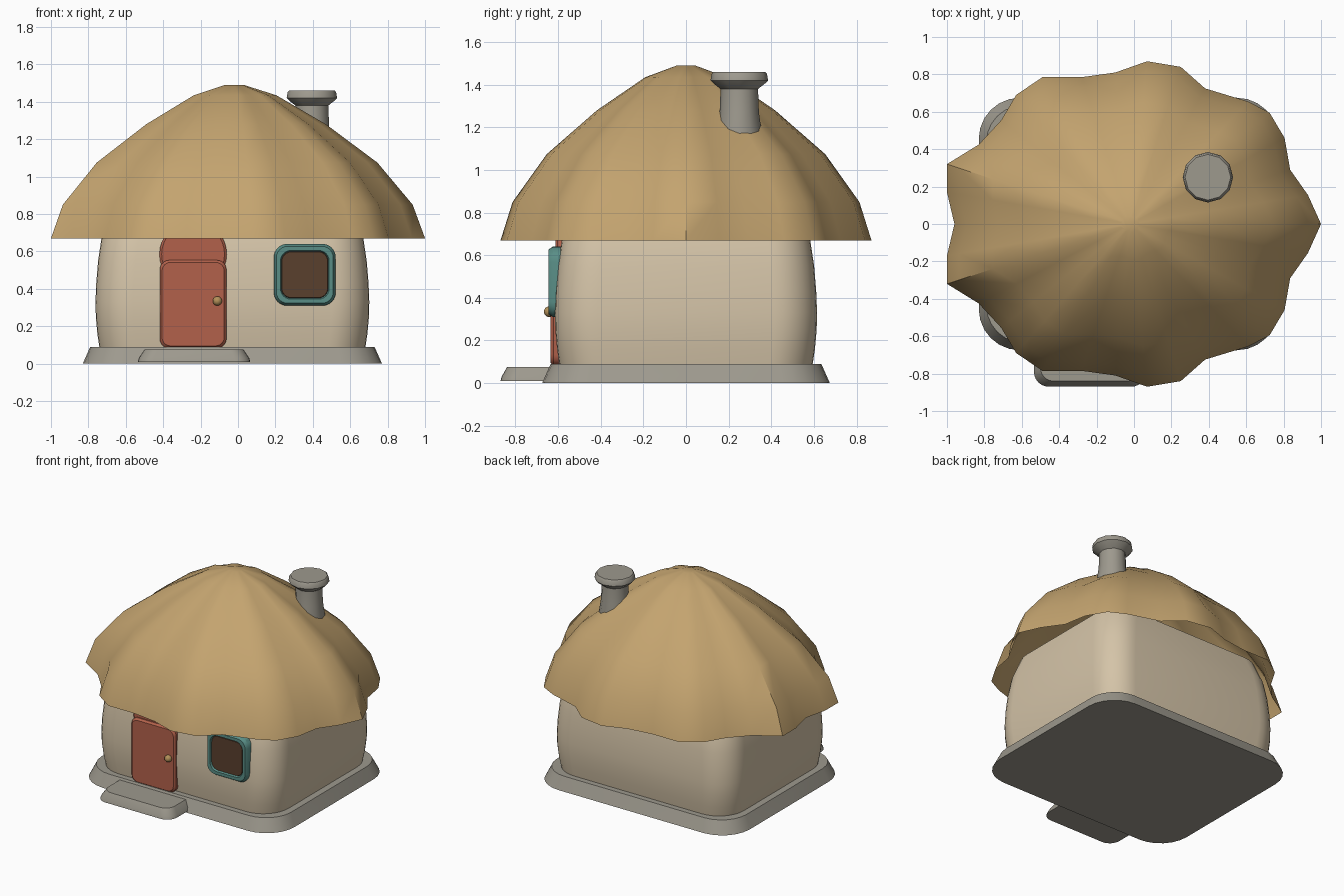
import bpy
import bmesh
from math import sin, cos, pi, radians
from mathutils import Vector

if "Cube" in bpy.data.objects:
    bpy.data.objects.remove(bpy.data.objects["Cube"])


def material(name, rgb):
    mat = bpy.data.materials.new(name)
    mat.use_nodes = True
    color = (*rgb, 1.0)
    mat.diffuse_color = color
    mat.node_tree.nodes["Principled BSDF"].inputs["Base Color"].default_value = color
    return mat


thatch = material("thatch", (0.55, 0.37, 0.16))
plaster = material("plaster", (0.66, 0.55, 0.39))
stone = material("stone", (0.34, 0.32, 0.27))
door_red = material("door_red", (0.45, 0.12, 0.07))
teal = material("teal_trim", (0.10, 0.27, 0.24))
glass = material("dark_glass", (0.10, 0.05, 0.027))
brass = material("brass", (0.45, 0.28, 0.10))


def finish(obj, mat, angle=35):
    obj.data.materials.append(mat)
    bpy.ops.object.select_all(action="DESELECT")
    obj.select_set(True)
    bpy.context.view_layer.objects.active = obj
    bpy.ops.object.shade_smooth_by_angle(angle=radians(angle))


def loft(name, rings, mat, origin=(0, 0, 0), facing_front=False,
         cap_start=True, cap_end=True, angle=35):
    """Skin a list of equal-length rings; facing_front turns +z to -y."""
    bm = bmesh.new()
    loops = []
    for ring in rings:
        pts = [Vector((x, -z, y)) if facing_front else Vector((x, y, z))
               for x, y, z in ring]
        loops.append([bm.verts.new(p + Vector(origin)) for p in pts])
    n = len(loops[0])
    for a, b in zip(loops, loops[1:]):
        for i in range(n):
            j = (i + 1) % n
            bm.faces.new((a[i], a[j], b[j], b[i]))
    if cap_start:
        bm.faces.new(loops[0][::-1])
    if cap_end:
        bm.faces.new(loops[-1])
    mesh = bpy.data.meshes.new(name)
    bm.to_mesh(mesh)
    bm.free()
    obj = bpy.data.objects.new(name, mesh)
    bpy.context.collection.objects.link(obj)
    finish(obj, mat, angle)
    return obj


def rounded(half_x, half_y, radius, z, steps=6):
    """Rounded rectangle ring at height z."""
    ring = []
    for k, (sx, sy) in enumerate([(1, 1), (-1, 1), (-1, -1), (1, -1)]):
        for s in range(steps + 1):
            t = (k + s / steps) * pi / 2
            ring.append((sx * (half_x - radius) + radius * cos(t),
                         sy * (half_y - radius) + radius * sin(t), z))
    return ring


def circle(radius, z, sides):
    return [(radius * cos(2 * pi * i / sides), radius * sin(2 * pi * i / sides), z)
            for i in range(sides)]


# Stone plinth and doorstep
loft("plinth", [rounded(0.80, 0.675, 0.22, 0), rounded(0.76, 0.635, 0.2, 0.09)],
     stone, (-0.03, 0, 0))
loft("doorstep", [rounded(0.30, 0.19, 0.08, 0.01), rounded(0.295, 0.185, 0.08, 0.03),
                  rounded(0.265, 0.16, 0.07, 0.075)], stone, (-0.235, -0.68, 0))

# Bulging plaster walls
wall_profile = [(0, 0.08), (0.012, 0.16), (0.02, 0.25), (0.022, 0.33), (0.018, 0.43),
                (0.008, 0.55), (-0.01, 0.67), (-0.05, 0.8)]
loft("walls", [rounded(0.71 + b, 0.593 + b, 0.2, z, 8) for b, z in wall_profile],
     plaster, (-0.03, 0, 0))

# Thatched roof: wavy eave outline, mirrored front to back, drawn in to the peak
half_eave = [(0.93, 0.155), (0.835, 0.29), (0.805, 0.46), (0.725, 0.595), (0.61, 0.655),
             (0.38, 0.725), (0.25, 0.84), (0.07, 0.87), (-0.1, 0.81), (-0.28, 0.785),
             (-0.49, 0.785), (-0.63, 0.69), (-0.71, 0.555), (-0.83, 0.425),
             (-1, 0.32), (-1, 0.17)]
eave = [(1, 0)] + half_eave + [(-0.96, 0)] + [(x, -y) for x, y in reversed(half_eave)]
roof_profile = [(1, 0.67), (0.935, 0.85), (0.75, 1.075), (0.48, 1.28),
                (0.22, 1.435), (0.05, 1.49)]
loft("thatched_roof", [[(x * s - 0.02 * (1 - s), y * s, z) for x, y in eave]
                       for s, z in roof_profile],
     thatch, cap_start=False, angle=45)

# Chimney with a flared cap
chimney_profile = [(0.11, 0.98), (0.105, 1.18), (0.092, 1.27), (0.088, 1.38),
                   (0.12, 1.405), (0.135, 1.42), (0.13, 1.45), (0.122, 1.46)]
loft("chimney", [circle(r, z, 12) for r, z in chimney_profile], stone, (0.395, 0.25, 0))

# Door slab with an arched panel above
loft("door", [rounded(0.178, 0.235, 0.05, 0.54), rounded(0.178, 0.235, 0.05, 0.622),
              rounded(0.166, 0.223, 0.045, 0.636)],
     door_red, (-0.24, 0, 0.318), True)
loft("door_arch", [circle(0.18, 0.5, 32), circle(0.18, 0.603, 32), circle(0.168, 0.613, 32)],
     door_red, (-0.24, 0, 0.585), True)

# Round brass door knob
bpy.ops.mesh.primitive_uv_sphere_add(segments=16, ring_count=10, radius=0.025,
                                     location=(-0.11, -0.642, 0.335))
knob = bpy.context.object
knob.name = "door_knob"
finish(knob, brass, 60)

# Window trim and recessed pane
loft("window_trim", [rounded(0.165, 0.165, 0.07, 0.54), rounded(0.165, 0.165, 0.07, 0.625),
                     rounded(0.152, 0.152, 0.06, 0.645), rounded(0.13, 0.13, 0.055, 0.645),
                     rounded(0.122, 0.122, 0.05, 0.625)],
     teal, (0.357, 0, 0.475), True)
loft("window_pane", [rounded(0.126, 0.126, 0.052, 0.629), rounded(0.122, 0.122, 0.05, 0.637)],
     glass, (0.357, 0, 0.475), True)
